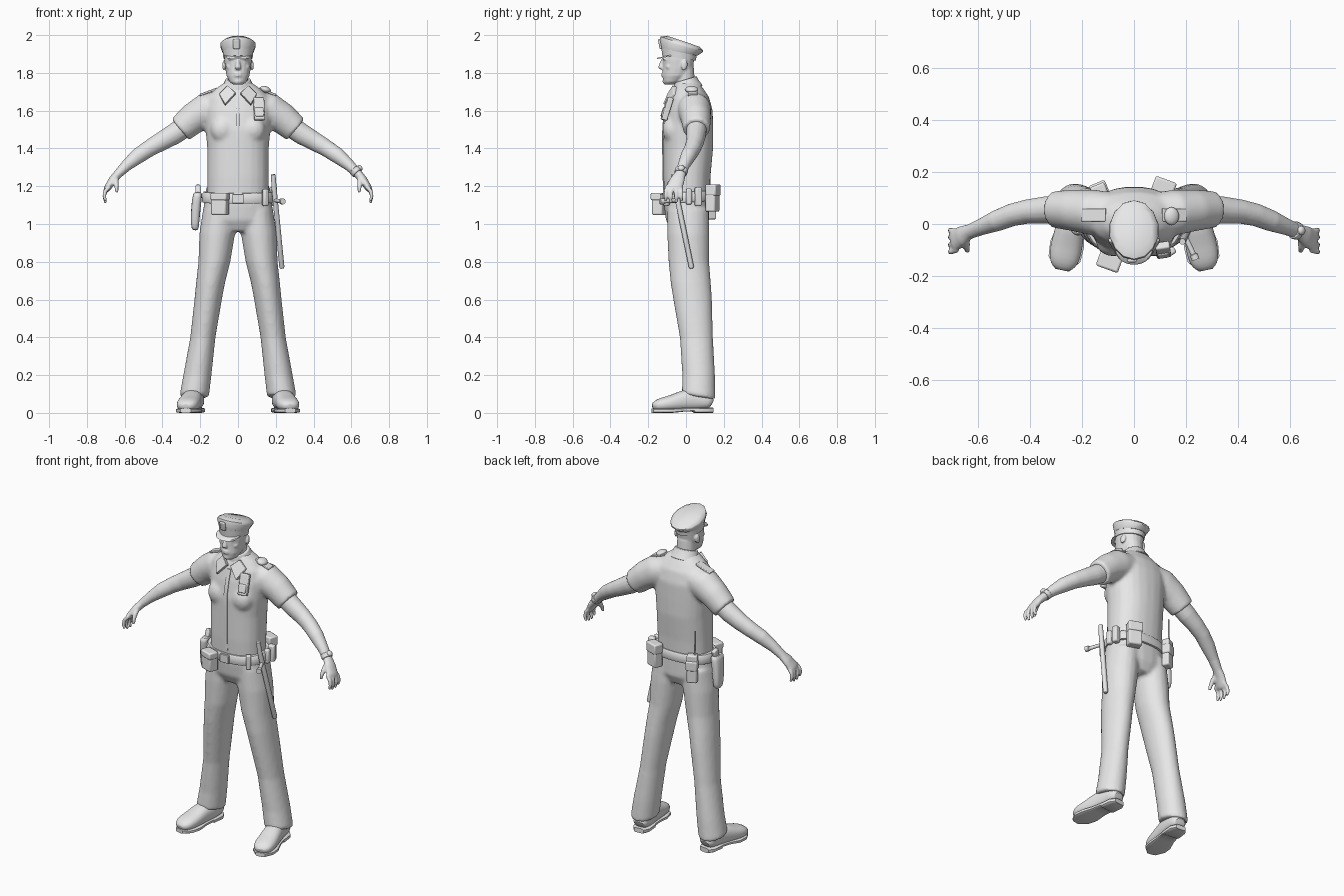
import bpy, bmesh, math
from mathutils import Vector, Matrix, Euler

grey = bpy.data.materials.new("plain_grey")
grey.diffuse_color = (0.8, 0.8, 0.8, 1)


def loft(bm, rings, n=16, power=2.0, hint=None, side=1):
    """Skin through oval rings (x, y, z, ra, rb[, slope]); hint makes rings follow the path."""
    cs = [Vector((side * r[0], r[1], r[2])) for r in rings]
    loops = []
    for i, r in enumerate(rings):
        u, v = Vector((1, 0, 0)), Vector((0, 1, -(r[5] if len(r) > 5 else 0)))
        if hint:
            t = (cs[min(i + 1, len(cs) - 1)] - cs[max(i - 1, 0)]).normalized()
            u = t.cross(Vector(hint)).normalized()
            v = t.cross(u)
        loop = []
        for k in range(n):
            a = math.tau * (k + 0.5) / n
            c, s = math.cos(a), math.sin(a)
            p = math.copysign(abs(c) ** (2 / power), c) * r[3]
            q = math.copysign(abs(s) ** (2 / power), s) * r[4]
            loop.append(bm.verts.new(cs[i] + u * p + v * q))
        loops.append(loop)
    for a, b in zip(loops, loops[1:]):
        for k in range(n):
            bm.faces.new((a[k], a[(k + 1) % n], b[(k + 1) % n], b[k]))
    bm.faces.new(loops[0])
    bm.faces.new(loops[-1])


def place(loc, size, rot=(0, 0, 0)):
    return Matrix.LocRotScale(Vector(loc), Euler(rot), Vector(size))


def box(bm, loc, size, rot=(0, 0, 0)):
    bmesh.ops.create_cube(bm, size=1, matrix=place(loc, size, rot))


def ball(bm, loc, size, rot=(0, 0, 0)):
    bmesh.ops.create_uvsphere(bm, u_segments=16, v_segments=10, radius=0.5, matrix=place(loc, size, rot))


def finish(bm, name, sub=0, voxel=0, bevel=0):
    bmesh.ops.recalc_face_normals(bm, faces=bm.faces)
    me = bpy.data.meshes.new(name)
    bm.to_mesh(me)
    bm.free()
    me.materials.append(grey)
    ob = bpy.data.objects.new(name, me)
    bpy.context.collection.objects.link(ob)
    bpy.context.view_layer.objects.active = ob
    ob.select_set(True)
    bpy.ops.object.shade_smooth_by_angle(angle=math.radians(45))
    ob.select_set(False)
    if bevel:
        m = ob.modifiers.new("bevel", 'BEVEL')
        m.width, m.segments = bevel, 2
    if sub:
        ob.modifiers.new("subdivide", 'SUBSURF').levels = sub
        ob.modifiers["subdivide"].render_levels = sub
    if voxel:
        m = ob.modifiers.new("fuse", 'REMESH')
        m.mode, m.voxel_size, m.use_smooth_shade = 'VOXEL', voxel, True
        m = ob.modifiers.new("relax", 'SMOOTH')
        m.factor, m.iterations = 0.5, 4
    return ob


new = bmesh.new
SIDES = (1, -1)

# shirt: torso and short sleeves fused together
bm = new()
loft(bm, [(0, .005, 1.13, .163, .12), (0, .005, 1.25, .163, .125), (0, .012, 1.4, .163, .132),
          (0, .012, 1.5, .172, .132), (0, .02, 1.6, .18, .122), (0, .02, 1.67, .165, .103),
          (0, .015, 1.715, .12, .078), (0, .008, 1.75, .07, .06)], 24, 2.3)
for s in SIDES:
    loft(bm, [(.08, .035, 1.63, .075, .085), (.16, .045, 1.605, .093, .088),
              (.235, .053, 1.56, .083, .08), (.3, .056, 1.505, .074, .072),
              (.306, .056, 1.5, .073, .071)], 20, hint=(0, 1, 0), side=s)
    ball(bm, (s * .08, -.075, 1.5), (.13, .1, .14))
finish(bm, "shirt", voxel=.011)

# shirt front strip, collar and shoulder straps
bm = new()
loft(bm, [(0, -.118, 1.18, .012, .004), (0, -.121, 1.3, .012, .004), (0, -.123, 1.45, .012, .004),
          (0, -.121, 1.53, .012, .004), (0, -.104, 1.61, .012, .004), (0, -.085, 1.67, .012, .004)], 8, 4)
finish(bm, "shirt_front_strip")
bm = new()
loft(bm, [(0, .012, 1.71, .09, .078, -.3), (0, .0, 1.745, .076, .066, -.3), (0, -.003, 1.765, .066, .06, -.3)], 20)
for s in SIDES:
    flap = [(.012, -.09, 1.695), (.055, -.065, 1.735), (.1, -.062, 1.69), (.068, -.116, 1.635)]
    f = bm.faces.new([bm.verts.new((s * x, y - .006, z)) for x, y, z in flap])
    ex = bmesh.ops.extrude_face_region(bm, geom=[f])["geom"]
    bmesh.ops.translate(bm, vec=(0, .025, -.01), verts=[g for g in ex if isinstance(g, bmesh.types.BMVert)])
    box(bm, (s * .155, .035, 1.7), (.1, .05, .012), (0, s * .35, 0))
finish(bm, "collar_and_straps", bevel=.003)

# trousers: seat and flared legs fused together
bm = new()
loft(bm, [(0, .003, 1.17, .168, .12), (0, .003, 1.1, .182, .12), (0, .008, 1.02, .18, .115),
          (0, .01, .96, .12, .085)], 24, 2.3)
for s in SIDES:
    loft(bm, [(.1, .01, 1.08, .085, .11), (.11, .012, .95, .095, .112), (.125, .015, .8, .085, .108),
              (.145, .025, .69, .077, .107), (.158, .035, .6, .073, .103), (.186, .055, .4, .067, .088),
              (.215, .067, .2, .075, .087), (.23, .067, .1, .078, .089, .15),
              (.231, .067, .085, .077, .088, .15)], 20, side=s)
finish(bm, "trousers", voxel=.011)

# shoes with separate soles
for s, label in zip(SIDES, ("left", "right")):
    bm = new()
    loft(bm, [(.224, .138, .045, .035, .025), (.226, .12, .06, .05, .042), (.232, .05, .07, .054, .058),
              (.245, -.01, .067, .056, .058), (.257, -.07, .052, .062, .043), (.267, -.125, .045, .062, .038),
              (.274, -.16, .038, .05, .028), (.278, -.178, .032, .025, .014)], 16, 2.4, (0, 0, 1), s)
    finish(bm, label + "_shoe", sub=1)
    bm = new()
    loft(bm, [(.224, .142, .014, .032, .014), (.227, .11, .014, .052, .014), (.234, .045, .014, .053, .014),
              (.236, .035, .018, .05, .01), (.246, -.02, .016, .054, .01), (.258, -.08, .012, .067, .012),
              (.268, -.135, .012, .063, .012), (.277, -.178, .012, .028, .012)], 12, 5, (0, 0, 1), s)
    finish(bm, label + "_shoe_sole")

# bare arms with fused palm, fingers and thumb
for s, label in zip(SIDES, ("left", "right")):
    bm = new()
    loft(bm, [(.26, .056, 1.53, .058, .056), (.34, .054, 1.475, .056, .053), (.41, .048, 1.435, .05, .047),
              (.47, .035, 1.4, .045, .044), (.53, .012, 1.36, .042, .041), (.59, -.012, 1.31, .031, .032),
              (.635, -.03, 1.265, .024, .029), (.662, -.045, 1.235, .022, .039),
              (.69, -.062, 1.192, .019, .044), (.697, -.066, 1.178, .014, .038)],
         16, hint=(0, 1, 0), side=s)
    for k, reach in enumerate((.0, .012, .012, .002)):
        y = -.1 + k * .024
        loft(bm, [(.68, y, 1.2, .012, .0115), (.704, y - .006 + k * .003, 1.172, .0115, .011),
                  (.708, y - .008 + k * .004, 1.145, .0105, .01),
                  (.7, y - .008 + k * .004, 1.122 - reach, .008, .008)], 10, hint=(0, 1, 0), side=s)
    loft(bm, [(.647, -.05, 1.25, .015, .016), (.645, -.085, 1.215, .015, .014),
              (.643, -.1, 1.19, .012, .011), (.64, -.104, 1.165, .008, .008)], 10, hint=(1, 0, 0), side=s)
    finish(bm, label + "_arm", voxel=.006)

# wrist watch
bm = new()
loft(bm, [(.615, -.022, 1.288, .031, .035), (.633, -.029, 1.268, .03, .034)], 16, hint=(0, 1, 0))
ball(bm, (.645, -.025, 1.297), (.035, .035, .025), (0, .8, 0))
finish(bm, "wrist_watch", bevel=.003)

# head with neck, nose, brow, lips, jaw and ears
bm = new()
loft(bm, [(0, .002, 1.69, .062, .058), (0, -.005, 1.76, .055, .052), (0, -.01, 1.83, .056, .052)], 16)
loft(bm, [(0, -.085, 1.738, .026, .026), (0, -.075, 1.752, .045, .045), (0, -.055, 1.785, .061, .07),
          (0, -.043, 1.825, .068, .08), (0, -.04, 1.87, .073, .084), (0, -.038, 1.92, .073, .084)], 20, 2.2)
loft(bm, [(0, -.118, 1.878, .009, .01), (0, -.128, 1.85, .011, .013), (0, -.133, 1.829, .017, .015),
          (0, -.125, 1.818, .014, .012)], 10)
ball(bm, (0, -.104, 1.755), (.05, .042, .036))
for z in (1.785, 1.796):
    ball(bm, (0, -.12, z), (.046, .022, .012))
for s in SIDES:
    ball(bm, (s * .03, -.112, 1.876), (.05, .026, .016), (0, s * .1, 0))
    ball(bm, (s * .03, -.108, 1.858), (.028, .018, .013))
    ball(bm, (s * .042, -.09, 1.832), (.04, .035, .035))
    ball(bm, (s * .074, -.008, 1.84), (.016, .036, .056), (-.2, 0, s * .3))
finish(bm, "head", voxel=.005)

# peaked cap: band, flared crown, visor and badge
bm = new()
loft(bm, [(0, -.037, 1.878, .078, .09, .15), (0, -.037, 1.917, .082, .095, .22)], 20)
finish(bm, "cap_band")
bm = new()
loft(bm, [(0, -.035, 1.91, .083, .096, .2), (0, -.025, 1.943, .096, .115, .28),
          (0, -.022, 1.955, .093, .113, .32), (0, -.015, 1.968, .07, .085, .34)], 14)
finish(bm, "cap_crown")
bm = new()
loft(bm, [(0, -.095, 1.885, .074, .062, -.2), (0, -.093, 1.892, .072, .058, -.2)], 24)
finish(bm, "cap_visor")
bm = new()
box(bm, (-.008, -.137, 1.953), (.036, .014, .055), (.2, 0, 0))
finish(bm, "cap_badge", bevel=.006)

# duty belt with buckle
bm = new()
loft(bm, [(0, .005, 1.115, .188, .13, -.06), (0, .005, 1.122, .192, .134, -.06),
          (0, .005, 1.163, .188, .132, -.06), (0, .005, 1.17, .182, .127, -.06)], 28, 2.3)
finish(bm, "belt")
bm = new()
box(bm, (0, -.131, 1.134), (.06, .014, .05))
finish(bm, "belt_buckle", bevel=.003)

# pouches around the belt: location, size, turn about z
pouches = {
    "front_pouch": [((-.095, -.14, 1.105), (.085, .06, .115), -.35), ((-.095, -.145, 1.145), (.09, .062, .04), -.35)],
    "rear_pouch": [((.115, .14, 1.13), (.08, .055, .13), -.35), ((.115, .143, 1.18), (.086, .06, .06), -.35)],
    "side_pouch": [((.186, .065, 1.145), (.04, .035, .1), .2)],
    "small_pouch": [((.19, .015, 1.145), (.03, .03, .085), .1)],
    "front_small_pouch": [((.145, -.105, 1.14), (.03, .028, .09), .6)],
    "hand_radio": [((-.135, .13, 1.11), (.06, .045, .17), .4), ((-.135, .135, 1.13), (.066, .05, .06), .4)],
}
for name, parts in pouches.items():
    bm = new()
    for loc, size, turn in parts:
        box(bm, loc, size, (0, 0, turn))
    finish(bm, name, bevel=.008)
bm = new()
loft(bm, [(-.15, .125, 1.18, .006, .006), (-.15, .125, 1.34, .004, .004)], 8)
finish(bm, "radio_antenna")

# holster with sidearm grip
bm = new()
loft(bm, [(-.226, .01, .965, .016, .025), (-.228, .01, .99, .022, .035), (-.224, .005, 1.08, .026, .042),
          (-.215, 0, 1.15, .026, .048), (-.212, 0, 1.17, .022, .044)], 12, 3)
finish(bm, "holster", sub=1)
bm = new()
box(bm, (-.212, .015, 1.175), (.026, .04, .06), (-.3, 0, 0))
finish(bm, "sidearm_grip", bevel=.006)

# side-handle baton
bm = new()
loft(bm, [(.187, -.068, 1.262, .012, .012), (.19, -.06, 1.2, .014, .014), (.232, .028, .775, .014, .014),
          (.233, .03, .765, .01, .01)], 12, hint=(0, 1, 0))
loft(bm, [(.198, -.05, 1.125, .01, .01), (.228, -.115, 1.12, .011, .011), (.23, -.118, 1.12, .016, .016),
          (.238, -.138, 1.12, .016, .016)], 10, hint=(0, 0, 1))
finish(bm, "baton")

# chest microphone and shoulder speaker
bm = new()
box(bm, (.112, -.1, 1.61), (.056, .03, .125), (-.3, 0, .15))
box(bm, (.112, -.112, 1.59), (.046, .03, .05), (-.3, 0, .15))
finish(bm, "chest_microphone", bevel=.006)
bm = new()
ball(bm, (.145, .03, 1.712), (.06, .07, .035), (0, .3, 0))
finish(bm, "shoulder_speaker")
